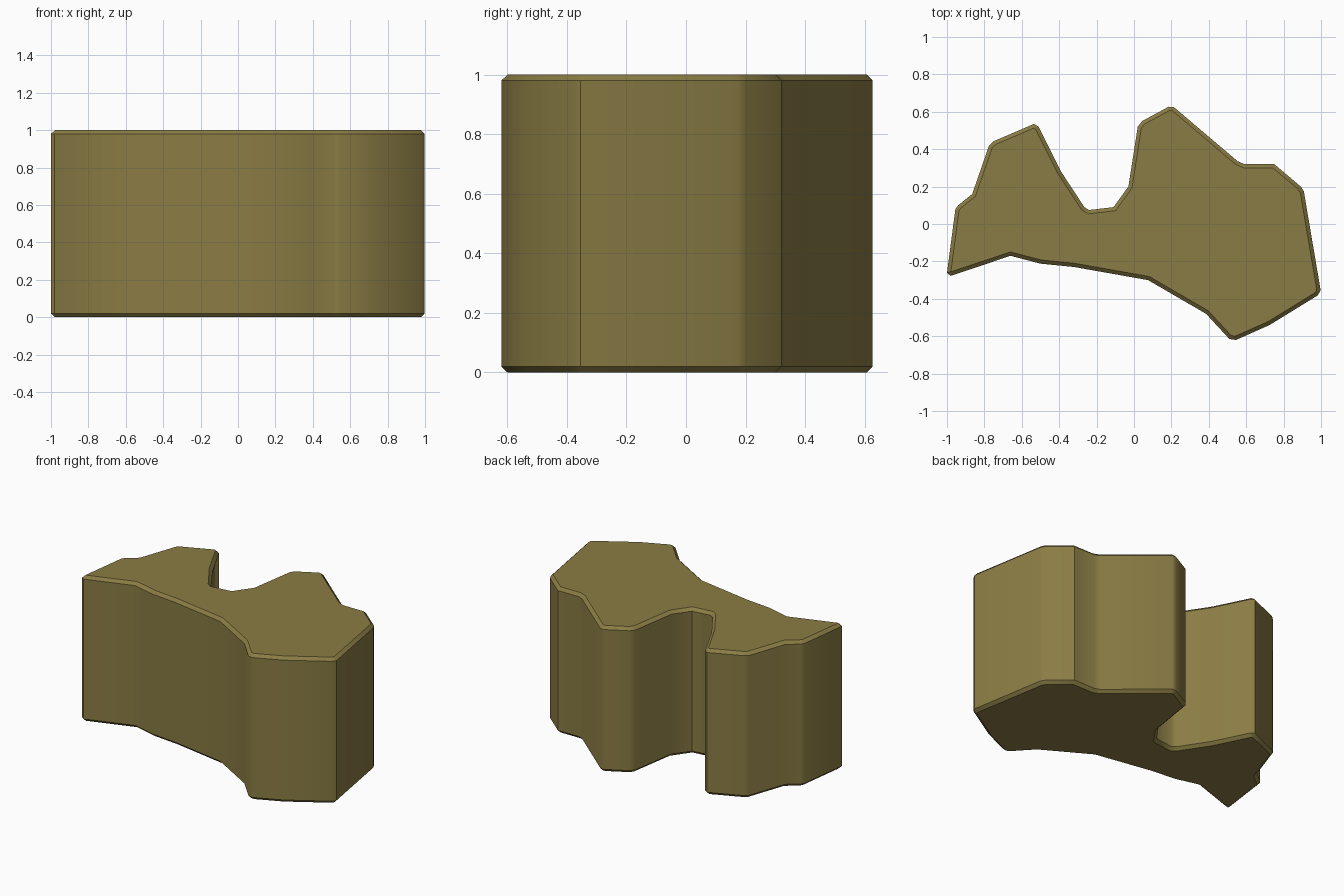
import bpy, bmesh, math
from mathutils import Vector

if "Cube" in bpy.data.objects:
    bpy.data.objects.remove(bpy.data.objects["Cube"])

HEIGHT, CHAMFER = 1.0, 0.02

# Plan outline of the rock slab, clockwise seen from above
OUTLINE = [Vector(p) for p in [
    (-1.0, -.262), (-.955, .08), (-.94, .10), (-.865, .16), (-.775, .42), (-.75, .443),
    (-.535, .535), (-.51, .52), (-.39, .28), (-.265, .09), (-.24, .075),
    (-.11, .09), (-.03, .20), (.02, .52), (.043, .55), (.185, .627),
    (.213, .625), (.555, .335), (.59, .32), (.75, .32), (.892, .20),
    (.908, .175), (.998, -.355), (.982, -.382), (.725, -.54), (.545, -.62),
    (.51, -.615), (.385, -.48), (.075, -.30), (-.32, -.23), (-.50, -.212),
    (-.66, -.17), (-.98, -.277)]]


def inset(points, d):
    """Shrink a clockwise outline by d with mitred corners."""
    result = []
    for i, p in enumerate(points):
        a = (p - points[i - 1]).normalized()
        b = (points[(i + 1) % len(points)] - p).normalized()
        na, nb = Vector((a.y, -a.x)), Vector((b.y, -b.x))
        result.append(p + (na + nb) * d / (1 + na.dot(nb)))
    return result


# Stack of rings: bottom chamfer, tall wall, top chamfer
inner = inset(OUTLINE, CHAMFER)
bm = bmesh.new()
rings = [[bm.verts.new((p.x, p.y, z)) for p in ring] for ring, z in (
    (inner, 0), (OUTLINE, CHAMFER), (OUTLINE, HEIGHT - CHAMFER), (inner, HEIGHT))]
n = len(OUTLINE)
for lo, hi in zip(rings, rings[1:]):
    for i in range(n):
        j = (i + 1) % n
        bm.faces.new((lo[i], lo[j], hi[j], hi[i]))
bm.faces.new(rings[0])
bm.faces.new(rings[-1])
bmesh.ops.recalc_face_normals(bm, faces=bm.faces)

mesh = bpy.data.meshes.new("rock_slab")
bm.to_mesh(mesh)
bm.free()
slab = bpy.data.objects.new("rock_slab", mesh)
bpy.context.collection.objects.link(slab)

# Olive brown stone
stone = bpy.data.materials.new("olive_brown")
stone.diffuse_color = (0.255, 0.202, 0.058, 1)
stone.use_nodes = True
stone.node_tree.nodes["Principled BSDF"].inputs["Base Color"].default_value = stone.diffuse_color
mesh.materials.append(stone)

# Soft walls, crisp rims
bpy.context.view_layer.objects.active = slab
slab.select_set(True)
bpy.ops.object.shade_smooth_by_angle(angle=math.radians(40))
